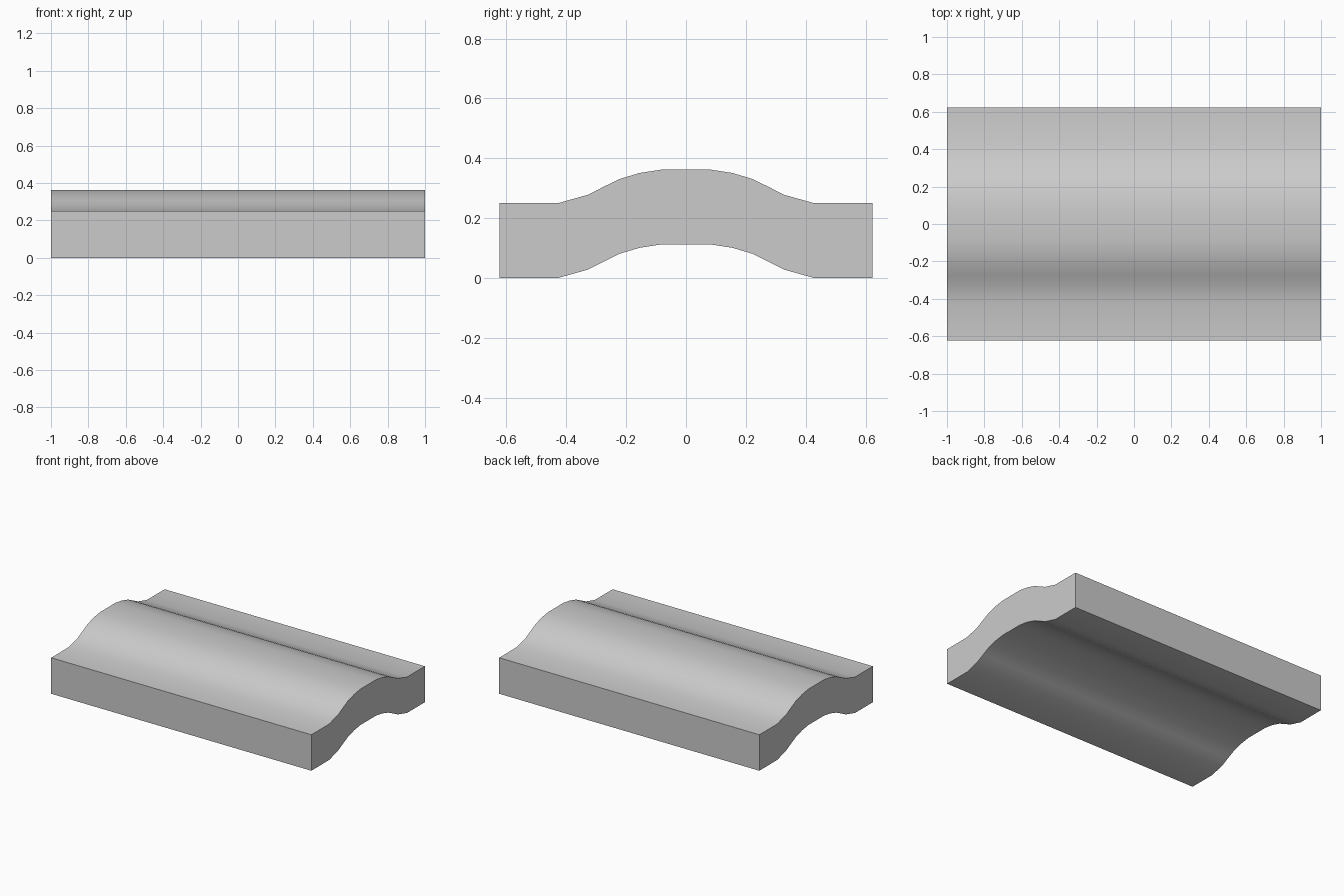
import bpy, bmesh

if "Cube" in bpy.data.objects:
    bpy.data.objects.remove(bpy.data.objects["Cube"])

# Half of the lower edge of the wavy cross-section (y, z), centre to rim
half = [(0.083, 0.112), (0.155, 0.101), (0.222, 0.081), (0.275, 0.055),
        (0.328, 0.028), (0.428, 0.0), (0.623, 0.0)]
THICKNESS = 0.25
lower = [(-y, z) for y, z in reversed(half)] + half
upper = [(y, z + THICKNESS) for y, z in lower]

# Extrude the closed profile along x
bm = bmesh.new()
rows = [[[bm.verts.new((x, y, z)) for y, z in edge] for edge in (lower, upper)]
        for x in (-1, 1)]
(l0, u0), (l1, u1) = rows
for i in range(len(lower) - 1):
    bm.faces.new((l0[i], l0[i + 1], l1[i + 1], l1[i]))   # underside
    bm.faces.new((u0[i], u1[i], u1[i + 1], u0[i + 1]))   # top
for i in (0, -1):
    bm.faces.new((l0[i], l1[i], u1[i], u0[i]))           # long rims
for l, u in rows:
    bm.faces.new(l + u[::-1])                            # end caps
bmesh.ops.recalc_face_normals(bm, faces=bm.faces)

mesh = bpy.data.meshes.new("curved_slab")
bm.to_mesh(mesh)
bm.free()
slab = bpy.data.objects.new("curved_slab", mesh)
bpy.context.collection.objects.link(slab)

# Smooth wave with sharp outer edges
bpy.context.view_layer.objects.active = slab
slab.select_set(True)
bpy.ops.object.shade_smooth_by_angle(angle=0.6)
